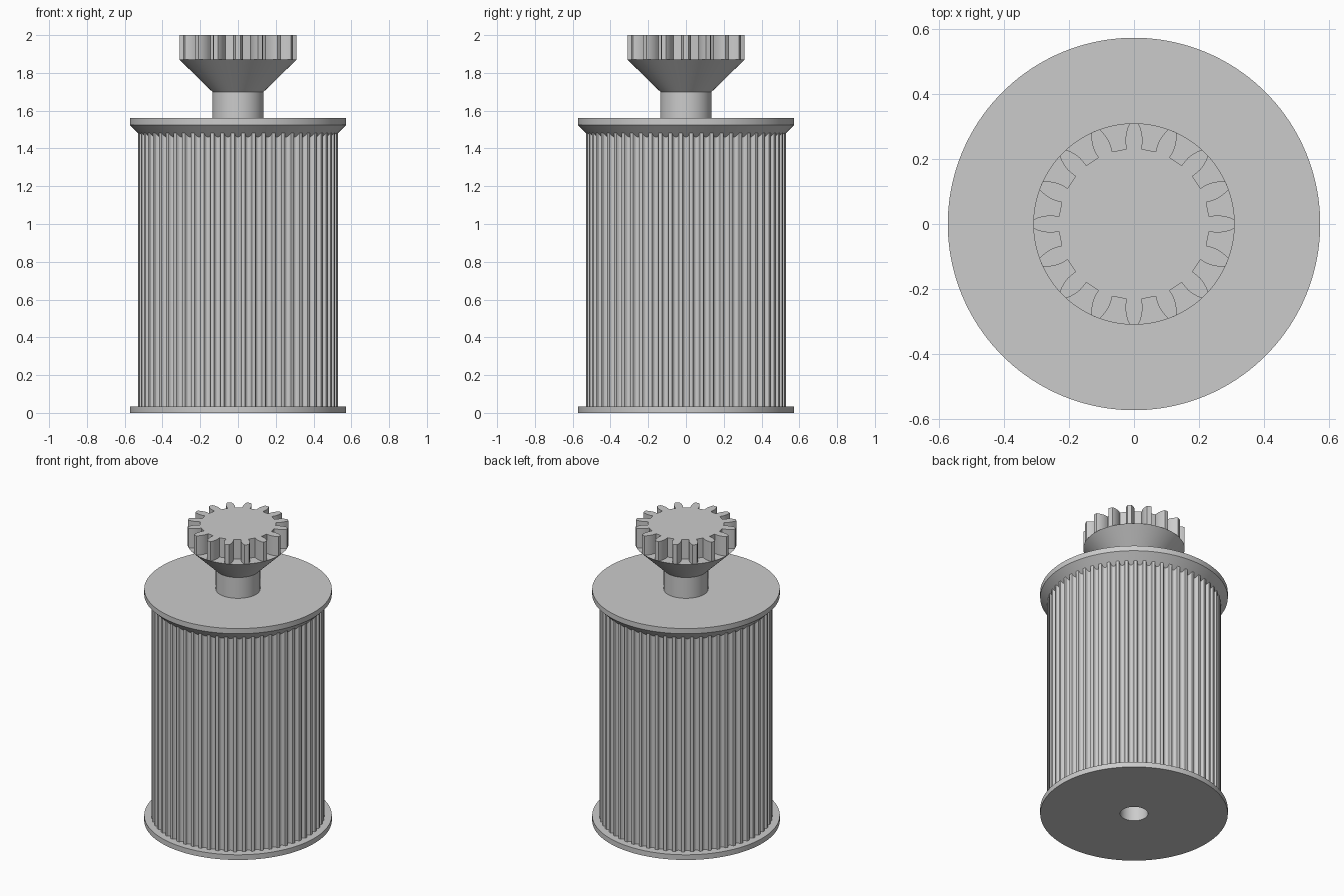
import bpy, bmesh, math

cube = bpy.data.objects.get("Cube")
if cube:
    bpy.data.objects.remove(cube, do_unlink=True)

grey = bpy.data.materials.new("light grey")
grey.use_nodes = True
grey.diffuse_color = (0.6, 0.6, 0.6, 1)
grey.node_tree.nodes["Principled BSDF"].inputs["Base Color"].default_value = (0.6, 0.6, 0.6, 1)


def finish(name, bm):
    mesh = bpy.data.meshes.new(name)
    bm.to_mesh(mesh)
    bm.free()
    mesh.materials.append(grey)
    obj = bpy.data.objects.new(name, mesh)
    bpy.context.collection.objects.link(obj)
    bpy.ops.object.select_all(action='DESELECT')
    obj.select_set(True)
    bpy.context.view_layer.objects.active = obj
    bpy.ops.object.shade_smooth_by_angle(angle=math.radians(30))
    return obj


def bridge(bm, low, high):
    n = len(low)
    for j in range(n):
        k = (j + 1) % n
        bm.faces.new((low[j], low[k], high[k], high[j]))


def lathe(name, profile, sides):
    """Revolve (radius, height) points around the z axis."""
    bm = bmesh.new()
    turns = [2 * math.pi * j / sides for j in range(sides)]
    rings = [[bm.verts.new((r * math.cos(a), r * math.sin(a), z)) for a in turns]
             for r, z in profile]
    for low, high in zip(rings, rings[1:]):
        bridge(bm, low, high)
    bmesh.ops.remove_doubles(bm, verts=bm.verts, dist=1e-5)
    return finish(name, bm)


def toothed(name, flank, teeth, z0, z1, cap):
    """Repeat a mirrored (half width, radius) flank around a prism."""
    half = [(math.atan2(w, r), r) for w, r in flank]
    shape = [(-a, r) for a, r in half] + [(a, r) for a, r in reversed(half) if a > 0]
    bm = bmesh.new()
    rings = []
    for z in (z0, z1):
        ring = []
        for t in range(teeth):
            turn = 2 * math.pi * t / teeth
            ring += [bm.verts.new((r * math.cos(turn + a), r * math.sin(turn + a), z))
                     for a, r in shape]
        rings.append(ring)
    bridge(bm, *rings)
    if cap:
        bm.faces.new(rings[1])
    return finish(name, bm)


# Bottom flange with the blind bore
lathe("bottom_flange", [(0.085, 1.46), (0.085, 0), (0.573, 0),
                        (0.573, 0.035), (0.48, 0.035)], 160)

# Belt drum with rounded grooves
toothed("grooved_drum", [(0.021, 0.53), (0.018, 0.529), (0.0165, 0.525), (0.014, 0.5175),
                         (0.01, 0.512), (0.005, 0.5095), (0, 0.5085)], 60, 0.03, 1.5, False)

# Top flange with chamfered underside
lathe("top_flange", [(0, 1.46), (0.508, 1.46), (0.573, 1.525),
                     (0.573, 1.56), (0, 1.56)], 160)

# Neck flaring out to carry the gear
lathe("flared_neck", [(0.136, 1.55), (0.136, 1.70), (0.31, 1.87), (0, 1.87)], 80)

# Small spur gear
toothed("spur_gear", [(0.0235, 0.232), (0.026, 0.25), (0.0265, 0.265), (0.0235, 0.283),
                      (0.019, 0.298), (0.013, 0.31)], 16, 1.87, 2.0, True)
